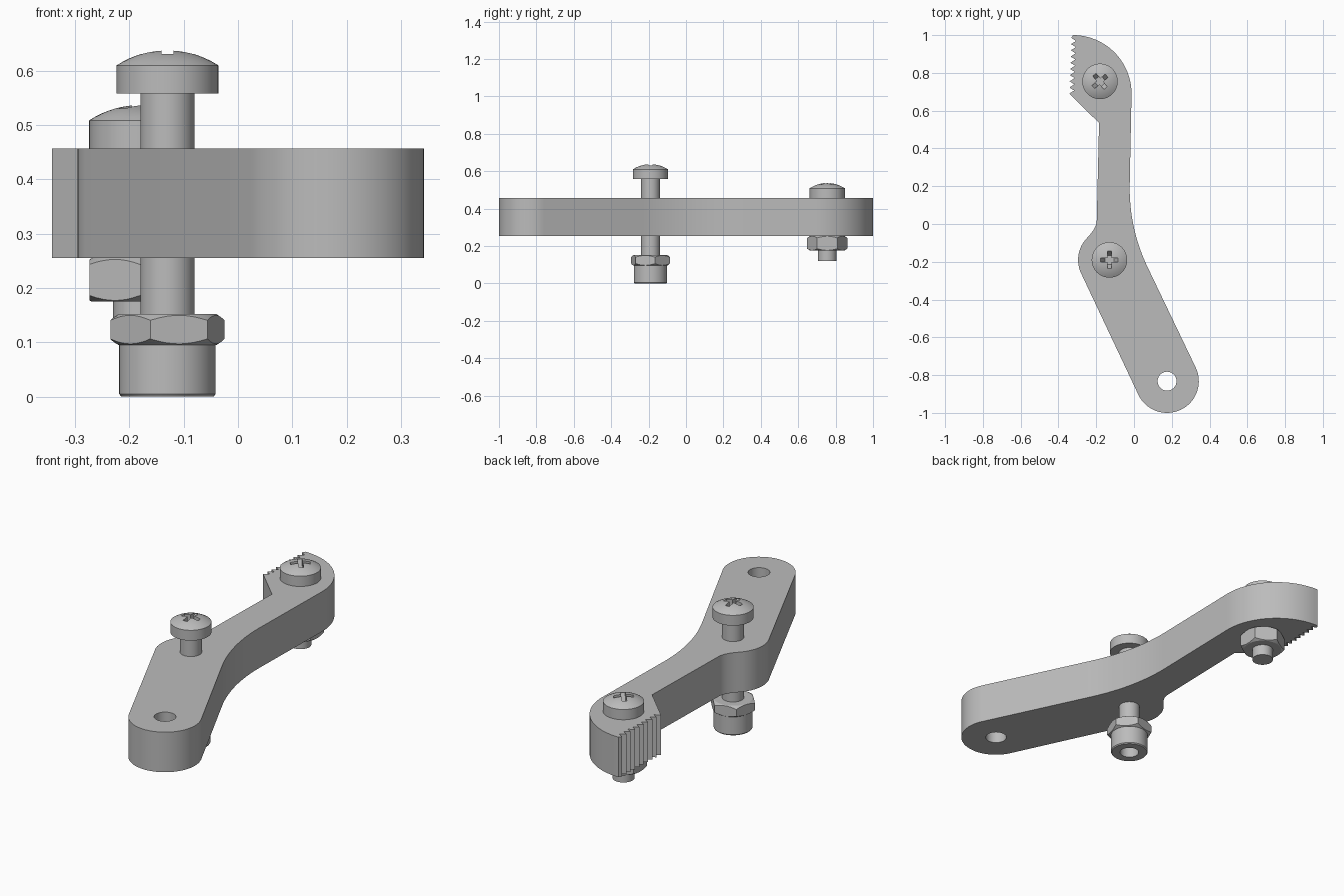
import bpy, bmesh, math
from mathutils import Matrix, Vector

if "Cube" in bpy.data.objects:
    bpy.data.objects.remove(bpy.data.objects["Cube"])

steel = bpy.data.materials.new("grey steel")
steel.diffuse_color = (0.5, 0.5, 0.5, 1)
steel.use_nodes = True
steel.node_tree.nodes["Principled BSDF"].inputs["Base Color"].default_value = steel.diffuse_color


def make(name, bm):
    bmesh.ops.recalc_face_normals(bm, faces=bm.faces)
    me = bpy.data.meshes.new(name)
    bm.to_mesh(me)
    bm.free()
    me.materials.append(steel)
    ob = bpy.data.objects.new(name, me)
    bpy.context.collection.objects.link(ob)
    return ob


def smooth(ob, angle=30):
    bpy.ops.object.select_all(action='DESELECT')
    ob.select_set(True)
    bpy.context.view_layer.objects.active = ob
    bpy.ops.object.shade_smooth_by_angle(angle=math.radians(angle))


def boolean(ob, tool, op):
    mod = ob.modifiers.new(op.lower(), 'BOOLEAN')
    mod.object, mod.operation, mod.solver = tool, op, 'EXACT'
    bpy.context.view_layer.update()
    dg = bpy.context.evaluated_depsgraph_get()
    me = bpy.data.meshes.new_from_object(ob.evaluated_get(dg))
    ob.modifiers.clear()
    ob.data = me
    bpy.data.objects.remove(tool)


def prism(name, pts, z0, z1):
    bm = bmesh.new()
    face = bm.faces.new([bm.verts.new((x, y, z0)) for x, y in pts])
    ext = bmesh.ops.extrude_face_region(bm, geom=[face])
    top = [v for v in ext["geom"] if isinstance(v, bmesh.types.BMVert)]
    bmesh.ops.translate(bm, verts=top, vec=(0, 0, z1 - z0))
    return make(name, bm)


def lathe(name, profile, at, n=48):
    # profile runs from axis to axis as (radius, height)
    bm = bmesh.new()
    vs = [bm.verts.new((r, 0, z)) for r, z in profile]
    edges = [bm.edges.new(p) for p in zip(vs, vs[1:])]
    bmesh.ops.spin(bm, geom=vs + edges, cent=(0, 0, 0), axis=(0, 0, 1),
                   angle=math.tau, steps=n)
    bmesh.ops.remove_doubles(bm, verts=bm.verts, dist=1e-5)
    bmesh.ops.translate(bm, verts=bm.verts, vec=(*at, 0))
    return make(name, bm)


def arc(c, r, a0, a1, n):
    return [(c[0] + r * math.cos(math.radians(a0 + (a1 - a0) * i / n)),
             c[1] + r * math.sin(math.radians(a0 + (a1 - a0) * i / n)))
            for i in range(n + 1)]


def bezier(a, b, c, n=14):
    a, b, c = Vector(a), Vector(b), Vector(c)
    return [tuple(a * (1 - t) ** 2 + b * 2 * t * (1 - t) + c * t * t)
            for t in (i / n for i in range(n + 1))]


PIVOT, MID, TIP = (0.175, -0.832), (-0.13, -0.19), (-0.18, 0.755)
Z0, Z1 = 0.255, 0.457

# Arm: rounded pivot end, bent neck, toothed tip
outline = arc(PIVOT, 0.168, -154.5, 25.5, 32)
outline += bezier((0.075, -0.235), (-0.024, -0.03), (-0.023, 0.195))
outline += arc((-0.323, 0.69), 0.31, 0, 90, 24)
TEETH = 9
for i in range(TEETH):
    y = 0.985 - i * 0.295 / TEETH
    x = -0.332 - 0.011 * i / TEETH
    outline += [(x, y), (x + 0.025, y - 0.016)]
outline += [(-0.343, 0.69), (-0.185, 0.535)]
outline += bezier((-0.197, 0.02), (-0.197, -0.02), (-0.248, -0.073), 8)
outline += arc(MID, 0.166, 136, 205.5, 16)
arm = prism("arm", outline, Z0, Z1)
boolean(arm, lathe("pivot_hole", [(0, 0.1), (0.05, 0.1), (0.05, 0.6), (0, 0.6)], PIVOT), 'DIFFERENCE')
smooth(arm)


def screw(name, at, bottom, seat, turn):
    # Shank, cylindrical rim and domed head
    rim, top, r = seat + 0.052, seat + 0.08, 0.094
    prof = [(0, bottom), (0.05, bottom), (0.05, seat), (r, seat), (r, rim)]
    rad = (r * r + (top - rim) ** 2) / (2 * (top - rim))
    for i in range(1, 9):
        q = r * (1 - i / 8)
        prof.append((q, top - rad + math.sqrt(rad * rad - q * q)))
    ob = lathe(name, prof, at)
    # Cross recess with tapered ends
    for k in range(2):
        bm = bmesh.new()
        bmesh.ops.create_cube(bm, size=1)
        for v in bm.verts:
            half = 0.056 if v.co.z > 0 else 0.024
            v.co = (math.copysign(half, v.co.x), math.copysign(0.011, v.co.y),
                    top + 0.01 if v.co.z > 0 else top - 0.045)
        rot = Matrix.Rotation(math.radians(turn + 90 * k), 4, 'Z')
        bmesh.ops.transform(bm, matrix=Matrix.Translation((*at, 0)) @ rot, verts=bm.verts)
        boolean(ob, make("recess", bm), 'DIFFERENCE')
    smooth(ob)


def nut(name, at, z0, z1, turn):
    # Hexagon with corners chamfered by a double cone
    ob = prism(name, arc(at, 0.108, turn, turn + 300, 5), z0, z1)
    c, w = 0.014, 0.09
    cone = [(0, z0), (w, z0), (0.112, z0 + c), (0.112, z1 - c), (w, z1), (0, z1)]
    boolean(ob, lathe("chamfer", cone, at), 'INTERSECT')
    smooth(ob, 20)


screw("middle_screw", MID, 0.07, 0.558, 0)
nut("middle_nut", MID, 0.095, 0.152, 13)
screw("tip_screw", TIP, 0.12, Z1, 40)
nut("tip_nut", TIP, 0.175, Z0, 30)

# Hollow foot below the middle nut
foot = lathe("foot", [(0, 0.07), (0.045, 0.07), (0.045, 0), (0.085, 0),
                      (0.089, 0.005), (0.089, 0.095), (0, 0.095)], MID)
smooth(foot)
